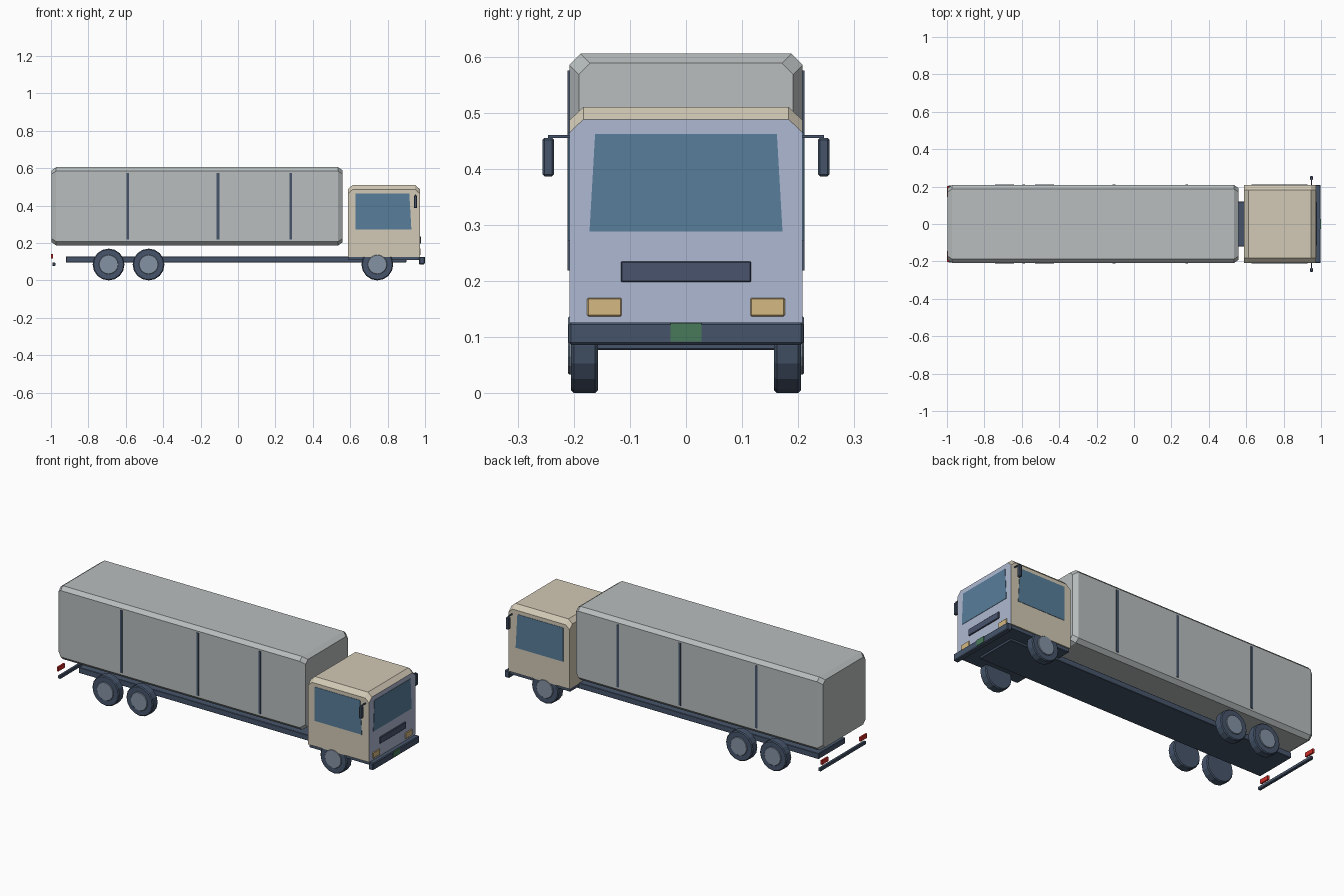
import bpy, bmesh, math
from mathutils import Vector

cube = bpy.data.objects.get("Cube")
if cube:
    bpy.data.objects.remove(cube, do_unlink=True)


def material(name, r, g, b):
    """Make a flat material from 0-255 display values."""
    lin = [((c / 255 + 0.055) / 1.055) ** 2.4 for c in (r, g, b)] + [1]
    m = bpy.data.materials.new(name)
    m.use_nodes = True
    m.diffuse_color = lin
    m.node_tree.nodes["Principled BSDF"].inputs["Base Color"].default_value = lin
    return m


GREY = material("cargo_grey", 184, 189, 189)
TAN = material("cab_tan", 210, 201, 181)
FRONT = material("front_lavender", 175, 185, 210)
GLASS = material("window_blue", 88, 126, 155)
DARK = material("dark_slate", 70, 85, 107)
GRILLE = material("grille_slate", 74, 84, 110)
HUB = material("hub_grey_blue", 132, 146, 164)
AMBER = material("headlight_amber", 213, 184, 130)
GREEN = material("plate_green", 72, 122, 90)
RED = material("tail_red", 205, 45, 40)


def finish(name, bm, *mats):
    bmesh.ops.recalc_face_normals(bm, faces=bm.faces)
    me = bpy.data.meshes.new(name)
    bm.to_mesh(me)
    bm.free()
    ob = bpy.data.objects.new(name, me)
    bpy.context.collection.objects.link(ob)
    for m in mats:
        me.materials.append(m)
    return ob


def loft(name, sections, *mats):
    """Join matching rings of points and cap both ends."""
    bm = bmesh.new()
    rings = [[bm.verts.new(p) for p in s] for s in sections]
    n = len(rings[0])
    for a, b in zip(rings, rings[1:]):
        for i in range(n):
            j = (i + 1) % n
            bm.faces.new((a[i], a[j], b[j], b[i]))
    bm.faces.new(rings[0])
    bm.faces.new(rings[-1])
    return finish(name, bm, *mats)


def box(name, x, y, z, mat, bevel=0.0):
    """Box from its (low, high) span on each axis."""
    bm = bmesh.new()
    bmesh.ops.create_cube(bm, size=1)
    for v in bm.verts:
        v.co = Vector([(s[0] + s[1]) / 2 + c * (s[1] - s[0])
                       for c, s in zip(v.co, (x, y, z))])
    if bevel:
        bmesh.ops.bevel(bm, geom=bm.edges[:], offset=bevel, segments=1, affect='EDGES')
    return finish(name, bm, mat)


def disc(name, x, y, z, radius, width, mat, bevel):
    """Sixteen-sided wheel part with its axis along y."""
    def ring(r, py):
        return [(x + r * math.cos(i * math.pi / 8), py, z + r * math.sin(i * math.pi / 8))
                for i in range(16)]
    h = width / 2
    return loft(name, [ring(radius - bevel, y - h), ring(radius, y - h + bevel),
                       ring(radius, y + h - bevel), ring(radius - bevel, y + h)], mat)


# Cargo body: octagonal section with tapered ends
def cargo_ring(x, inset):
    w, lo, hi, c = 0.208 - inset, 0.187 + inset, 0.605 - inset, 0.02
    half = [(w - c, lo), (w, lo + c), (w, hi - c), (w - c, hi)]
    return [(x, y, z) for y, z in half + [(-y, z) for y, z in reversed(half)]]


loft("cargo_body", [cargo_ring(-0.997, 0.017), cargo_ring(-0.972, 0),
                    cargo_ring(0.535, 0), cargo_ring(0.56, 0.017)], GREY)


# Cab: chamfered roof, lavender front face
def cab_ring(x, top):
    half = [(0.208, 0.126), (0.208, top - 0.024), (0.183, top)]
    return [(x, y, z) for y, z in half + [(-y, z) for y, z in reversed(half)]]


cab = loft("cab", [cab_ring(0.588, 0.488), cab_ring(0.613, 0.51),
                   cab_ring(0.947, 0.51), cab_ring(0.972, 0.488)], TAN, FRONT)
for f in cab.data.polygons:
    f.material_index = 1 if f.normal.x > 0.9 else 0

# Windscreen
pane = [(-0.172, 0.288), (0.172, 0.288), (0.162, 0.462), (-0.162, 0.462)]
loft("windscreen", [[(x, y, z) for y, z in pane] for x in (0.970, 0.974)], GLASS)

# Front details
box("grille", (0.968, 0.979), (-0.116, 0.116), (0.198, 0.235), GRILLE, 0.002)
box("front_bumper", (0.968, 0.998), (-0.209, 0.209), (0.086, 0.126), DARK, 0.004)
box("front_plate", (0.99, 1.0), (-0.028, 0.028), (0.092, 0.125), GREEN)

# Chassis
box("chassis", (-0.92, 0.9), (-0.12, 0.12), (0.096, 0.128), DARK, 0.002)
box("cab_floor", (0.59, 0.97), (-0.2, 0.2), (0.108, 0.127), DARK)
box("rear_bar", (-0.993, -0.976), (-0.205, 0.205), (0.077, 0.096), DARK, 0.003)


def span(side, near, far):
    return tuple(sorted((side * near, side * far)))


# Parts repeated on both sides
for side, tag in ((1, "left"), (-1, "right")):
    pane = [(0.628, 0.272), (0.927, 0.272), (0.916, 0.465), (0.628, 0.465)]
    loft(tag + "_side_window",
         [[(x, side * y, z) for x, z in pane] for y in (0.206, 0.21)], GLASS)
    box(tag + "_headlight", (0.968, 0.977), span(side, 0.115, 0.176), (0.137, 0.17), AMBER, 0.002)
    box(tag + "_tail_light", (-1.0, -0.99), span(side, 0.145, 0.203), (0.117, 0.141), RED)
    box(tag + "_mirror_arm", (0.947, 0.953), span(side, 0.2, 0.246), (0.455, 0.46), DARK)
    box(tag + "_mirror", (0.94, 0.958), span(side, 0.235, 0.256), (0.386, 0.455), DARK, 0.004)
    for i, x in enumerate((-0.59, -0.107, 0.283)):
        box(f"{tag}_cargo_strip_{i + 1}", (x - 0.007, x + 0.007),
            span(side, 0.2, 0.211), (0.219, 0.575), DARK)
    for place, x in (("rear", -0.692), ("middle", -0.478), ("front", 0.745)):
        disc(f"{tag}_{place}_tyre", x, side * 0.181, 0.085, 0.085, 0.048, DARK, 0.005)
        disc(f"{tag}_{place}_hub", x, side * 0.2, 0.085, 0.052, 0.02, HUB, 0.002)
